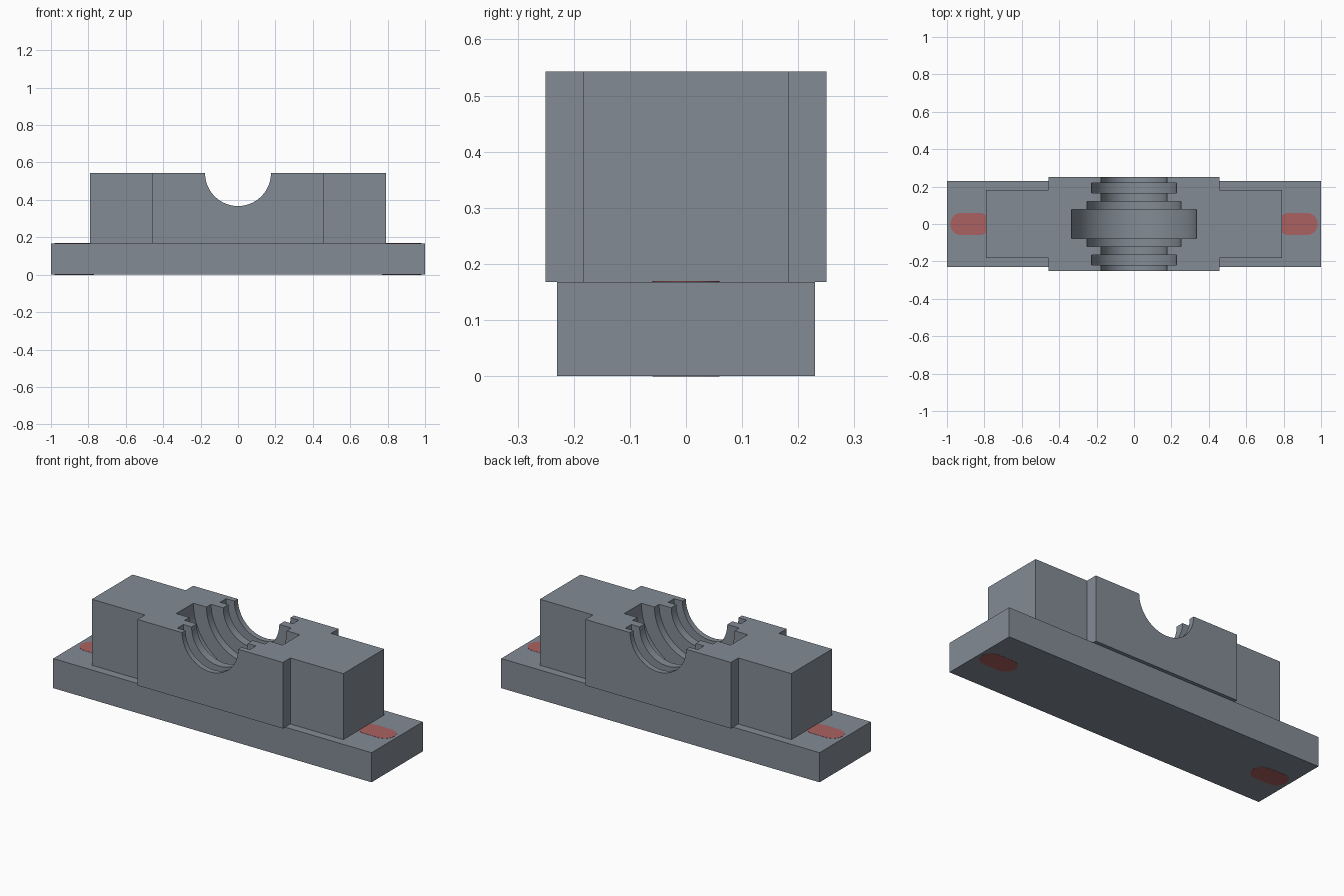
import bpy
import bmesh
from math import sin, cos, pi, radians

cube = bpy.data.objects.get("Cube")
if cube:
    bpy.data.objects.remove(cube, do_unlink=True)


def material(name, rgb):
    mat = bpy.data.materials.new(name)
    mat.use_nodes = True
    mat.diffuse_color = (*rgb, 1)
    bsdf = next(n for n in mat.node_tree.nodes if n.type == "BSDF_PRINCIPLED")
    bsdf.inputs["Base Color"].default_value = (*rgb, 1)
    return mat


steel = material("steel grey", (0.225, 0.26, 0.30))
red = material("slot red", (0.41, 0.12, 0.12))


def finish(bm, name, mat):
    bmesh.ops.recalc_face_normals(bm, faces=bm.faces)
    mesh = bpy.data.meshes.new(name)
    bm.to_mesh(mesh)
    bm.free()
    mesh.materials.append(mat)
    obj = bpy.data.objects.new(name, mesh)
    bpy.context.collection.objects.link(obj)
    return obj


def prism(name, outline, z0, z1, mat):
    """Extrude a flat xy outline from z0 up to z1."""
    bm = bmesh.new()
    face = bm.faces.new([bm.verts.new((x, y, z0)) for x, y in outline])
    top = bmesh.ops.extrude_face_region(bm, geom=[face])["geom"]
    moved = [v for v in top if isinstance(v, bmesh.types.BMVert)]
    bmesh.ops.translate(bm, verts=moved, vec=(0, 0, z1 - z0))
    return finish(bm, name, mat)


def lathe_y(name, profile, z, mat, segments=96):
    """Closed solid of revolution about a y-directed axis at height z."""
    bm = bmesh.new()
    angles = [2 * pi * i / segments for i in range(segments)]
    rings = [[bm.verts.new((r * cos(a), y, z + r * sin(a))) for a in angles]
             for y, r in profile]
    for a, b in zip(rings, rings[1:]):
        for i in range(segments):
            j = (i + 1) % segments
            bm.faces.new((a[i], a[j], b[j], b[i]))
    bm.faces.new(rings[0])
    bm.faces.new(rings[-1])
    return finish(bm, name, mat)


BASE_TOP, TOP = 0.168, 0.543

# Base plate
prism("base_plate", [(-1, -0.23), (1, -0.23), (1, 0.23), (-1, 0.23)], 0, BASE_TOP, steel)

# Housing: long block with a wider middle, one quarter outline mirrored round
quarter = [(0.79, 0.183), (0.457, 0.183), (0.457, 0.25)]
half = quarter + [(-x, y) for x, y in reversed(quarter)]
outline = half + [(x, -y) for x, y in reversed(half)]
housing = prism("bearing_housing", outline, BASE_TOP, TOP, steel)

# Stepped bore: seal grooves, shoulders and bearing seat, symmetric in y
steps = [(0.3, 0.219, 0.176), (0.219, 0.165, 0.228), (0.165, 0.119, 0.176),
         (0.119, 0.077, 0.252)]
side = [(y, r) for outer, inner, r in steps for y in (outer, inner)] + [(0.077, 0.334)]
profile = side + [(-y, r) for y, r in reversed(side)]
cutter = lathe_y("bore_cutter", profile, TOP, steel)
cutter.hide_render = True

bore = housing.modifiers.new("bore", "BOOLEAN")
bore.operation = "DIFFERENCE"
bore.solver = "EXACT"
bore.object = cutter
bpy.ops.object.select_all(action="DESELECT")
bpy.context.view_layer.objects.active = housing
housing.select_set(True)
bpy.ops.object.modifier_apply(modifier="bore")
bpy.data.objects.remove(cutter, do_unlink=True)
bpy.ops.object.shade_smooth_by_angle(angle=radians(30))

# Mounting slots, marked on the top and underside of the base
R, HALF, CENTRE = 0.06, 0.046, 0.876
arc = [pi * i / 16 - pi / 2 for i in range(17)]
stadium = [(HALF + R * cos(a), R * sin(a)) for a in arc]
stadium += [(-x, -y) for x, y in stadium]
for label, sx in (("left", 1), ("right", -1)):
    for level, z in (("top", BASE_TOP), ("bottom", 0)):
        prism(f"{label}_slot_{level}", [(x + sx * CENTRE, y) for x, y in stadium],
              z - 0.001, z + 0.001, red)
